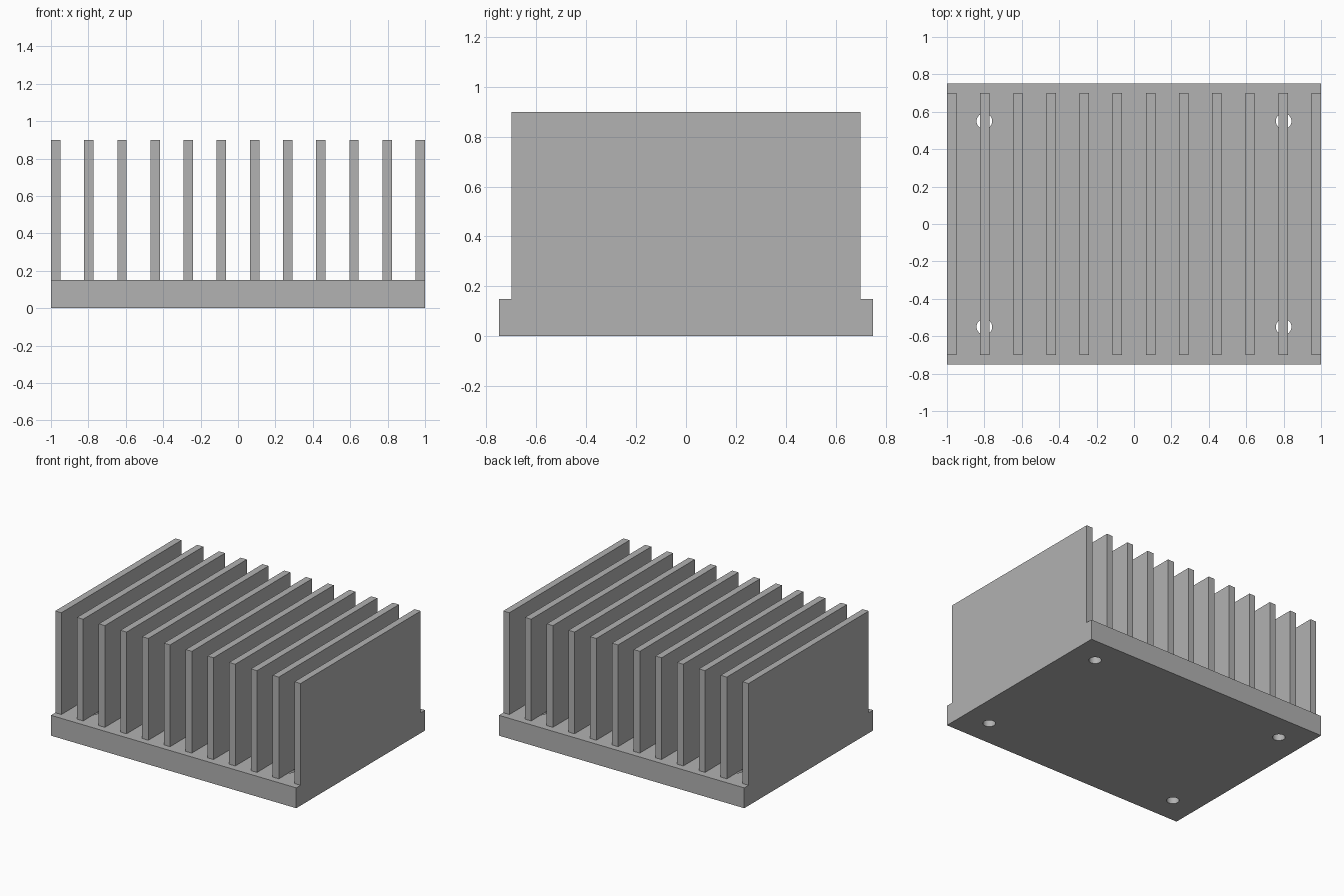
import bpy
import bmesh
from mathutils import Matrix, Vector

cube = bpy.data.objects.get("Cube")
if cube:
    bpy.data.objects.remove(cube, do_unlink=True)

GREY = (0.445, 0.445, 0.445, 1.0)
metal = bpy.data.materials.new("grey_metal")
metal.use_nodes = True
metal.diffuse_color = GREY
metal.node_tree.nodes["Principled BSDF"].inputs["Base Color"].default_value = GREY


def make_object(name, bm):
    mesh = bpy.data.meshes.new(name)
    bm.to_mesh(mesh)
    bm.free()
    mesh.materials.append(metal)
    obj = bpy.data.objects.new(name, mesh)
    bpy.context.collection.objects.link(obj)
    return obj


def box(name, size, centre):
    bm = bmesh.new()
    matrix = Matrix.Translation(Vector(centre)) @ Matrix.Diagonal((*size, 1))
    bmesh.ops.create_cube(bm, size=1, matrix=matrix)
    return make_object(name, bm)


BASE_HEIGHT, FIN_HEIGHT, FIN_WIDTH, FIN_COUNT = 0.15, 0.75, 0.05, 12

# Base plate
base = box("base_plate", (2, 1.5, BASE_HEIGHT), (0, 0, BASE_HEIGHT / 2))

# Four mounting holes drilled through the base
bm = bmesh.new()
for x in (-0.8, 0.8):
    for y in (-0.55, 0.55):
        bmesh.ops.create_cone(bm, cap_ends=True, segments=32, radius1=0.042,
                              radius2=0.042, depth=0.4,
                              matrix=Matrix.Translation((x, y, BASE_HEIGHT / 2)))
drill = make_object("hole_cutter", bm)
drill.hide_render = True
cut = base.modifiers.new("mounting_holes", "BOOLEAN")
cut.operation = "DIFFERENCE"
cut.solver = "EXACT"
cut.object = drill
bpy.context.view_layer.objects.active = base
base.select_set(True)
bpy.ops.object.modifier_apply(modifier=cut.name)
bpy.data.objects.remove(drill, do_unlink=True)
bpy.ops.object.shade_smooth_by_angle()

# Evenly spaced cooling fins, flush with the sides of the base
first = -1 + FIN_WIDTH / 2
pitch = -2 * first / (FIN_COUNT - 1)
for i in range(FIN_COUNT):
    box(f"cooling_fin_{i + 1}", (FIN_WIDTH, 1.4, FIN_HEIGHT),
        (first + i * pitch, 0, BASE_HEIGHT + FIN_HEIGHT / 2))
